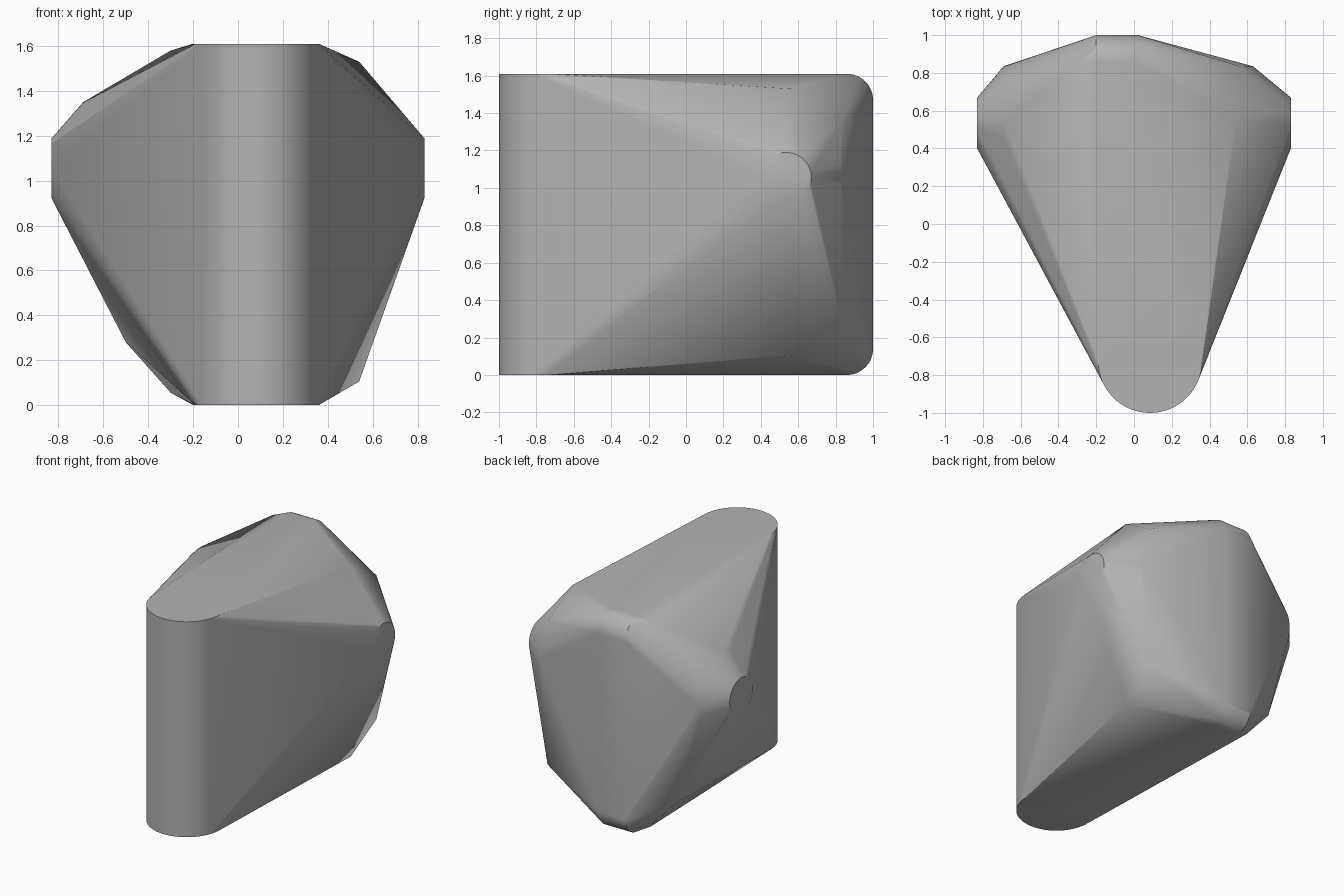
import bpy, bmesh, math

cube = bpy.data.objects.get("Cube")
if cube:
    bpy.data.objects.remove(cube, do_unlink=True)

grey = bpy.data.materials.new("plain grey")
grey.use_nodes = True
colour = (0.45, 0.45, 0.45, 1)
grey.diffuse_color = colour
grey.node_tree.nodes["Principled BSDF"].inputs["Base Color"].default_value = colour

HEIGHT = 1.61
bm = bmesh.new()


def add(x, y, z):
    bm.verts.new((x, y, z))


def ring_x(x, y, z, r, start=0, end=360, n=48):
    """Arc of points around an axis along x."""
    for i in range(n):
        a = math.radians(start + (end - start) * i / n)
        add(x, y + r * math.cos(a), z + r * math.sin(a))


# Upright front column
for i in range(64):
    a = math.tau * i / 64
    for z in (0, HEIGHT):
        add(0.085 + 0.275 * math.cos(a), -0.725 + 0.275 * math.sin(a), z)

# Cross axle with small end discs and a wider hub
for x in (-0.83, 0.83):
    ring_x(x, 0.535, 1.055, 0.135)
for x in (-0.69, 0.63):
    ring_x(x, 0.535, 1.05, 0.3)

# Rounded upper and lower rear corners
for x in (-0.2, 0.02):
    ring_x(x, 0.86, HEIGHT - 0.14, 0.14, 0, 97.5, 13)
    ring_x(x, 0.86, 0.14, 0.14, -90, 7.5, 13)

# Bevelled side corners
for x, y, low, high in ((0.54, 0.56, 0.105, 1.53), (0.56, 0.835, 0.285, 1.36),
                        (-0.3, 0.84, 0.055, 1.58)):
    add(x, y, low)
    add(x, y, high)
add(-0.5, 0.835, 0.28)

# Skin wrapped tightly over all the parts
hull = bmesh.ops.convex_hull(bm, input=bm.verts[:])
loose = {v for v in hull["geom_interior"] + hull["geom_unused"]
         if isinstance(v, bmesh.types.BMVert) and not v.link_faces}
bmesh.ops.delete(bm, geom=list(loose), context="VERTS")
bmesh.ops.dissolve_limit(bm, angle_limit=math.radians(0.3),
                         verts=bm.verts[:], edges=bm.edges[:])
bmesh.ops.recalc_face_normals(bm, faces=bm.faces[:])

mesh = bpy.data.meshes.new("wrapped_body")
bm.to_mesh(mesh)
bm.free()
mesh.materials.append(grey)
body = bpy.data.objects.new("wrapped_body", mesh)
bpy.context.collection.objects.link(body)
bpy.ops.object.select_all(action="DESELECT")
body.select_set(True)
bpy.context.view_layer.objects.active = body
bpy.ops.object.shade_smooth_by_angle(angle=math.radians(30))
